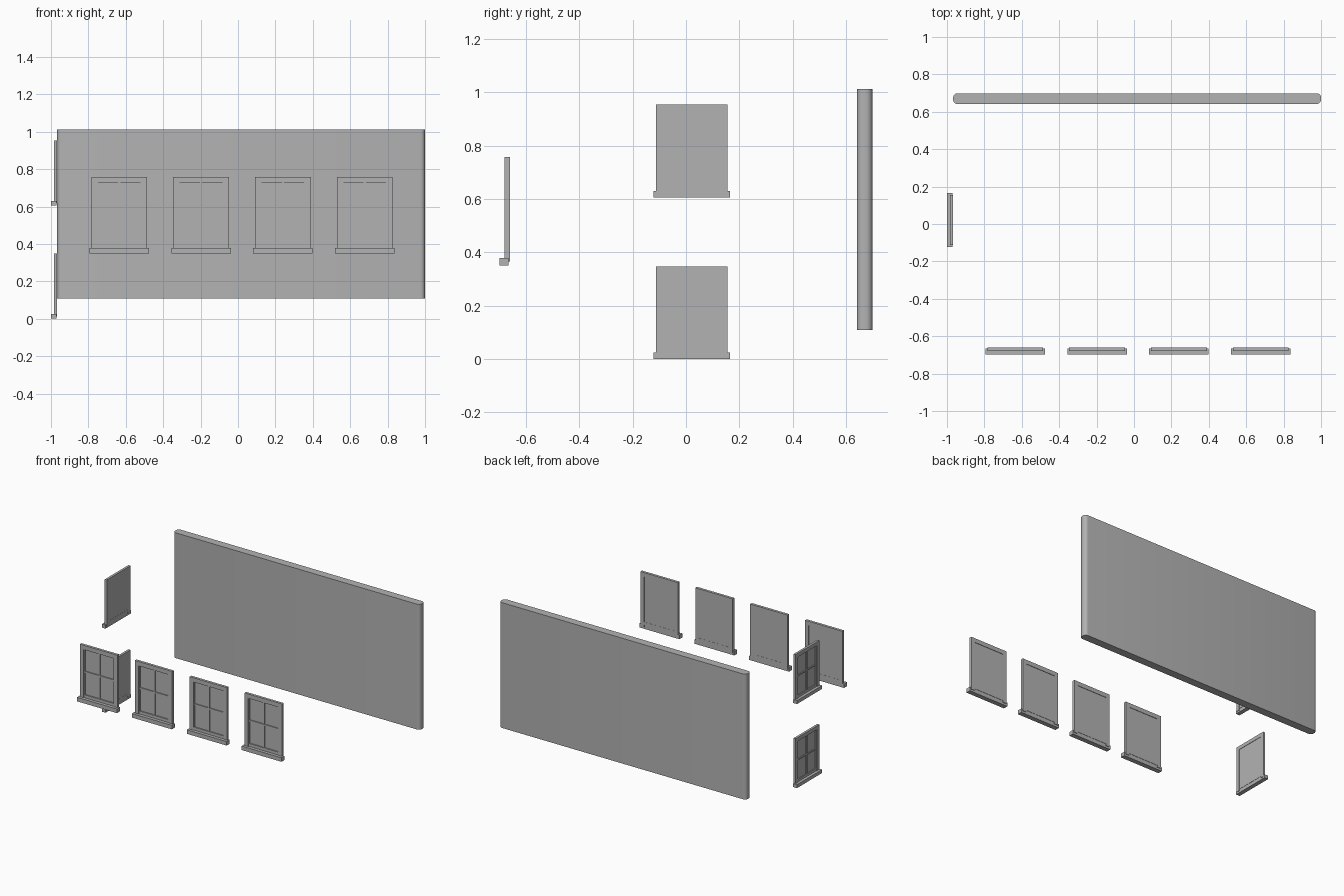
import bpy
import bmesh
from math import radians
from mathutils import Vector

cube = bpy.data.objects.get("Cube")
if cube:
    bpy.data.objects.remove(cube, do_unlink=True)

GREY = (0.45, 0.45, 0.45, 1)
grey = bpy.data.materials.new("plain grey")
grey.use_nodes = True
grey.diffuse_color = GREY
grey.node_tree.nodes["Principled BSDF"].inputs["Base Color"].default_value = GREY


def box_mesh(name, boxes):
    """Mesh made of boxes, each given as (x0, x1, y0, y1, z0, z1)."""
    bm = bmesh.new()
    for x0, x1, y0, y1, z0, z1 in boxes:
        verts = bmesh.ops.create_cube(bm, size=1)["verts"]
        bmesh.ops.scale(bm, vec=(x1 - x0, y1 - y0, z1 - z0), verts=verts)
        middle = Vector((x0 + x1, y0 + y1, z0 + z1)) / 2
        bmesh.ops.translate(bm, vec=middle, verts=verts)
    mesh = bpy.data.meshes.new(name)
    bm.to_mesh(mesh)
    bm.free()
    mesh.materials.append(grey)
    return mesh


def add(name, mesh):
    obj = bpy.data.objects.new(name, mesh)
    bpy.context.collection.objects.link(obj)
    return obj


# Back wall with rounded upright edges
wall = add("back_wall", box_mesh("back_wall", [(-0.967, 1, 0.641, 0.699, 0.109, 1.012)]))
bm = bmesh.new()
bm.from_mesh(wall.data)
upright = [e for e in bm.edges if abs(e.verts[0].co.z - e.verts[1].co.z) > 0.5]
bmesh.ops.bevel(bm, geom=upright, offset=0.024, segments=5, profile=0.5, affect="EDGES")
bm.to_mesh(wall.data)
bm.free()
bpy.context.view_layer.objects.active = wall
wall.select_set(True)
bpy.ops.object.shade_smooth_by_angle(angle=radians(35))

# Window parts: origin at the sill's bottom centre, facing -y
HALF, POST, TOP = 0.149, 0.029, 0.407
INNER = HALF - POST
FRONT, BACK = -0.004, 0.015
SASH = 0.006
parts = {
    "frame": [(-HALF, -INNER, FRONT, BACK, 0.015, TOP),
              (INNER, HALF, FRONT, BACK, 0.015, TOP),
              (-INNER, INNER, FRONT, BACK, TOP - 0.031, TOP)],
    "sill": [(-0.159, 0.159, -0.023, 0.011, 0, 0.029)],
    "glass": [(-INNER, INNER, 0.008, 0.012, 0.029, TOP - 0.031)],
    "sash": [(-INNER, -INNER + SASH, 0.001, 0.01, 0.029, TOP - 0.031),
             (INNER - SASH, INNER, 0.001, 0.01, 0.029, TOP - 0.031),
             (-INNER, INNER, 0.0, 0.013, 0.029, 0.05)],
    "glazing_bars": [(-0.006, 0.006, 0.002, 0.009, 0.05, TOP - 0.031),
                     (-INNER, INNER, 0.001, 0.009, 0.208, 0.219)],
}
meshes = {part: box_mesh("window_" + part, boxes) for part, boxes in parts.items()}


def window(name, location, turn=0, scale=(1, 1, 1)):
    for part, mesh in meshes.items():
        obj = add(f"{name}_{part}", mesh)
        obj.location = location
        obj.rotation_euler.z = radians(turn)
        obj.scale = scale


# Row of four front windows
for i in range(4):
    window(f"front_window_{i + 1}", (-0.635 + 0.4375 * i, -0.676, 0.35))

# Two smaller windows on the right side, one above the other
for name, height in (("lower", 0), ("upper", 0.606)):
    window(f"side_window_{name}", (-0.98, 0.0215, height), -90, (0.905, 0.88, 0.855))
